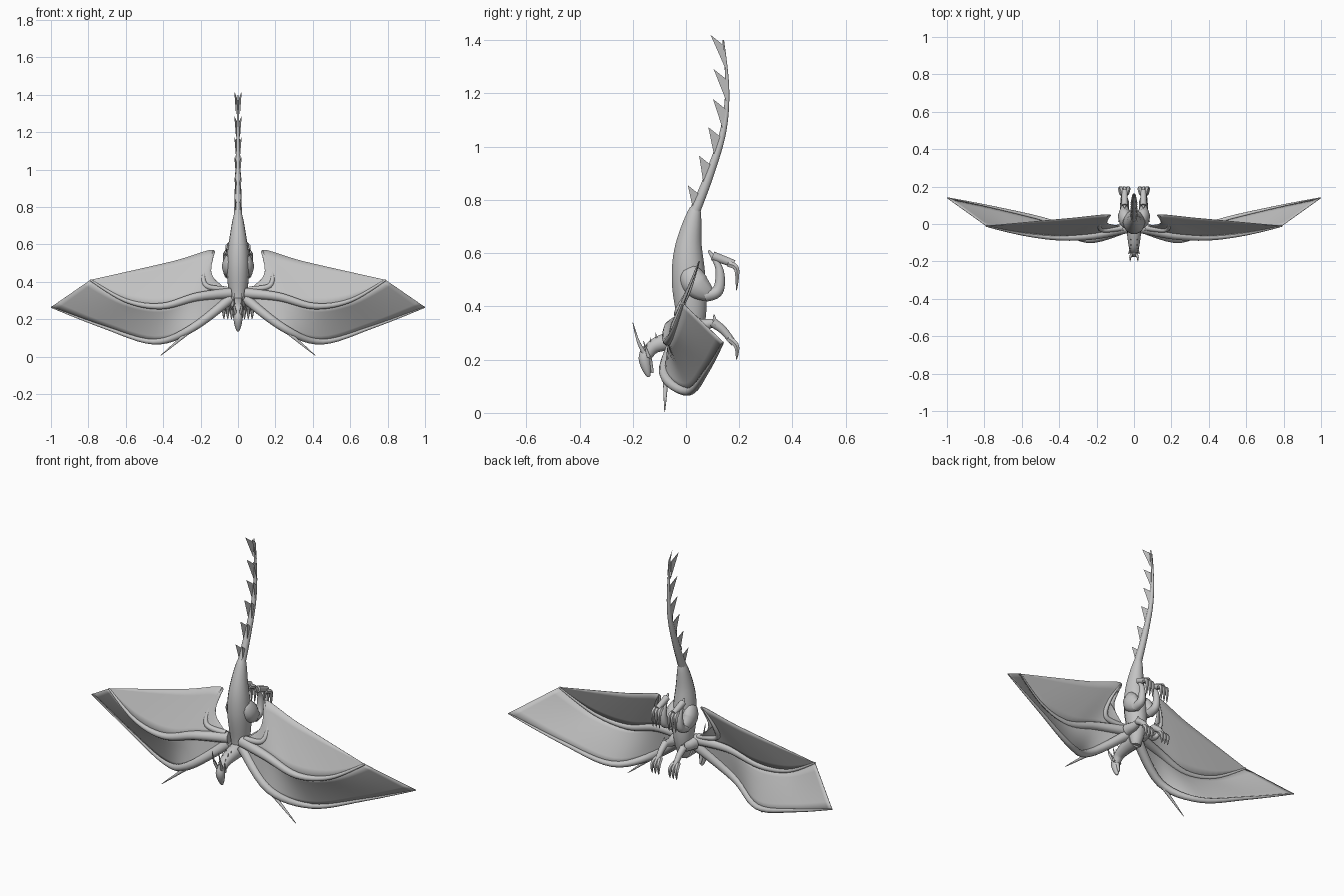
import bpy, bmesh, math
from mathutils import Vector

cube = bpy.data.objects.get("Cube")
if cube:
    bpy.data.objects.remove(cube, do_unlink=True)

grey = (.55, .55, .55, 1)
material = bpy.data.materials.new("stone grey")
material.use_nodes = True
material.diffuse_color = grey
material.node_tree.nodes["Principled BSDF"].inputs["Base Color"].default_value = grey
ACROSS, DEPTH = Vector((1, 0, 0)), Vector((0, 1, 0))


def finish(name, bm, smooth=True):
    bmesh.ops.recalc_face_normals(bm, faces=bm.faces)
    mesh = bpy.data.meshes.new(name)
    bm.to_mesh(mesh)
    bm.free()
    mesh.materials.append(material)
    part = bpy.data.objects.new(name, mesh)
    bpy.context.collection.objects.link(part)
    if smooth:
        bpy.ops.object.select_all(action="DESELECT")
        part.select_set(True)
        bpy.context.view_layer.objects.active = part
        bpy.ops.object.shade_smooth_by_angle(angle=math.radians(50))
    return part


def spline(points, total=24):
    """Smooth path through the points, divided into about total steps."""
    steps = total // (len(points) - 1)
    knots = [Vector(p) for p in (points[0], *points, points[-1])]
    path = []
    for a, b, c, d in zip(knots, knots[1:], knots[2:], knots[3:]):
        for i in range(steps):
            t = i / steps
            path.append(b + (c - a) * t / 2 + (a - b * 2.5 + c * 2 - d / 2) * t * t
                        + (b * 3 - a - c * 3 + d) * t ** 3 / 2)
    return path + [knots[-1]]


def add_tube(bm, points, start, end, bulge=0, squash=1, side=ACROSS, count=10):
    """Loft rings whose radius runs from start to end, plus a bulge midway."""
    path = spline(points)
    rings = []
    for i, centre in enumerate(path):
        t = i / (len(path) - 1)
        radius = start + (end - start) * t + bulge * math.sin(math.pi * t)
        along = (path[min(i + 1, len(path) - 1)] - path[max(i - 1, 0)]).normalized()
        u = (side - along * side.dot(along)).normalized()
        v = along.cross(u)
        angles = [math.tau * k / count for k in range(count)]
        rings.append([bm.verts.new(centre + (u * math.cos(a) * squash + v * math.sin(a)) * radius)
                      for a in angles])
    for a, b in zip(rings, rings[1:]):
        for k in range(count):
            n = (k + 1) % count
            bm.faces.new((a[k], a[n], b[n], b[k]))
    bm.faces.new(rings[0])
    bm.faces.new(rings[-1])


def tube(name, points, *radii, **options):
    bm = bmesh.new()
    add_tube(bm, points, *radii, **options)
    finish(name, bm)


def flip(points, sign):
    return [(sign * x, y, z) for x, y, z in points]


def pair(name, points, *radii, **options):
    """The same tube on the left and on the right."""
    for side, sign in (("left_", 1), ("right_", -1)):
        tube(side + name, flip(points, sign), *radii, **options)


def in_plane(x, *points):
    return [(x, y, z) for y, z in points]


# trunk, tail, neck and head along the centre line
trunk = in_plane(0, (.01, .25), (.02, .36), (.01, .5), (.01, .63), (.035, .77))
tail = in_plane(0, (.03, .75), (.09, .9), (.14, 1.06), (.155, 1.22), (.14, 1.4))
neck = in_plane(0, (.01, .28), (-.06, .27), (-.12, .25), (-.15, .21))
tube("trunk", trunk, .03, .02, .04, squash=.92, count=14)
tube("tail", tail, .022, .003)
tube("neck", neck, .045, .02)
tube("head", in_plane(0, (-.15, .25), (-.155, .2), (-.14, .135)), .01, .005, .016)
tube("lower_jaw", in_plane(0, (-.14, .2), (-.125, .15)), .014, .004)
pair("horn", [(.01, -.155, .22), (.02, -.18, .27), (.02, -.2, .34)], .01, .001)
pair("cheek_horn", [(.02, -.14, .21), (.03, -.16, .27)], .007, .001)


# paired triangular spikes standing on a centre line
def spikes(name, line, first, step, length, lean):
    path = spline(line)
    bm = bmesh.new()
    for i in range(first, len(path) - length, step):
        low, high = path[i], path[i + length]
        for sign in (1, -1):
            outward = ACROSS * sign * .01
            corners = [bm.verts.new(p) for p in (low + outward, high + outward, high + outward / 2,
                                                high + outward * 2 + Vector(lean))]
            for skipped in corners:
                bm.faces.new([c for c in corners if c is not skipped])
    finish(name, bm, smooth=False)


spikes("tail_spikes", tail, 0, 4, 3, (0, -.05, .04))
spikes("neck_spikes", neck, 9, 4, 2, (0, 0, .05))


# feet: three toes fanned around the middle of the foot
def feet(name, x, ankle, knuckle, tip):
    for side, sign in (("left_", 1), ("right_", -1)):
        bm = bmesh.new()
        for spread in (-.02, 0, .02):
            toe = [(x + spread / 2, *ankle), (x + spread, *knuckle), (x + spread, *tip)]
            add_tube(bm, flip(toe, sign), .013, .001, .004, count=6)
        finish(side + name, bm)


# hind legs
pair("thigh", [(.04, .01, .54), (.05, .04, .48), (.05, .1, .435)], .03, .012, .03, squash=.7)
pair("shin", in_plane(.05, (.07, .44), (.12, .46), (.125, .54), (.085, .61)), .025, .004, .005)
pair("instep", in_plane(.05, (.1, .59), (.18, .56)), .018, .015)
feet("hind_toes", .05, (.16, .56), (.19, .54), (.19, .46))

# front legs
pair("upper_arm", in_plane(.05, (.01, .33), (.06, .33), (.11, .34)), .035, .014)
pair("elbow_spike", in_plane(.06, (.11, .33), (.105, .37)), .014, .001)
pair("forearm", in_plane(.055, (.1, .34), (.14, .31), (.18, .26)), .02, .012)
feet("front_toes", .055, (.16, .28), (.19, .25), (.19, .2))

# wings: two fingers, a hooked strut and a free spur on each side
upper = [(.04, -.02, .34), (.22, -.06, .32), (.41, -.07, .27), (.6, -.05, .3), (.79, -.01, .41)]
lower = [(.04, -.02, .31), (.25, -.08, .15), (.45, .01, .08), (.72, .08, .16), (1, .14, .265)]
strut = [(.06, -.02, .36), (.17, -.03, .38), (.18, .01, .46), (.13, .05, .57)]
trailing = [*strut[2:], (.35, .03, .51), upper[-1]]
pair("upper_finger", upper, .03, .005, side=DEPTH)
pair("lower_finger", lower, .028, .003, side=DEPTH)
pair("strut", strut, .016, .002, .003, side=DEPTH)
pair("spur", [(.23, -.075, .16), (.415, -.08, .005)], .014, .001, side=DEPTH)


# membranes stretched between two lines of the wing
def membranes(name, front, back, rows=6):
    for side, sign in (("left_", 1), ("right_", -1)):
        bm = bmesh.new()
        edges = zip(spline(flip(front, sign)), spline(flip(back, sign)))
        grid = [[bm.verts.new(a.lerp(b, j / rows)) for j in range(rows + 1)] for a, b in edges]
        for a, b in zip(grid, grid[1:]):
            for j in range(rows):
                bm.faces.new((a[j], a[j + 1], b[j + 1], b[j]))
        skin = finish(side + name, bm).modifiers.new("thickness", "SOLIDIFY")
        skin.thickness = .003
        skin.offset = 0


membranes("outer_membrane", upper, lower)
membranes("rear_membrane", upper, trailing)
